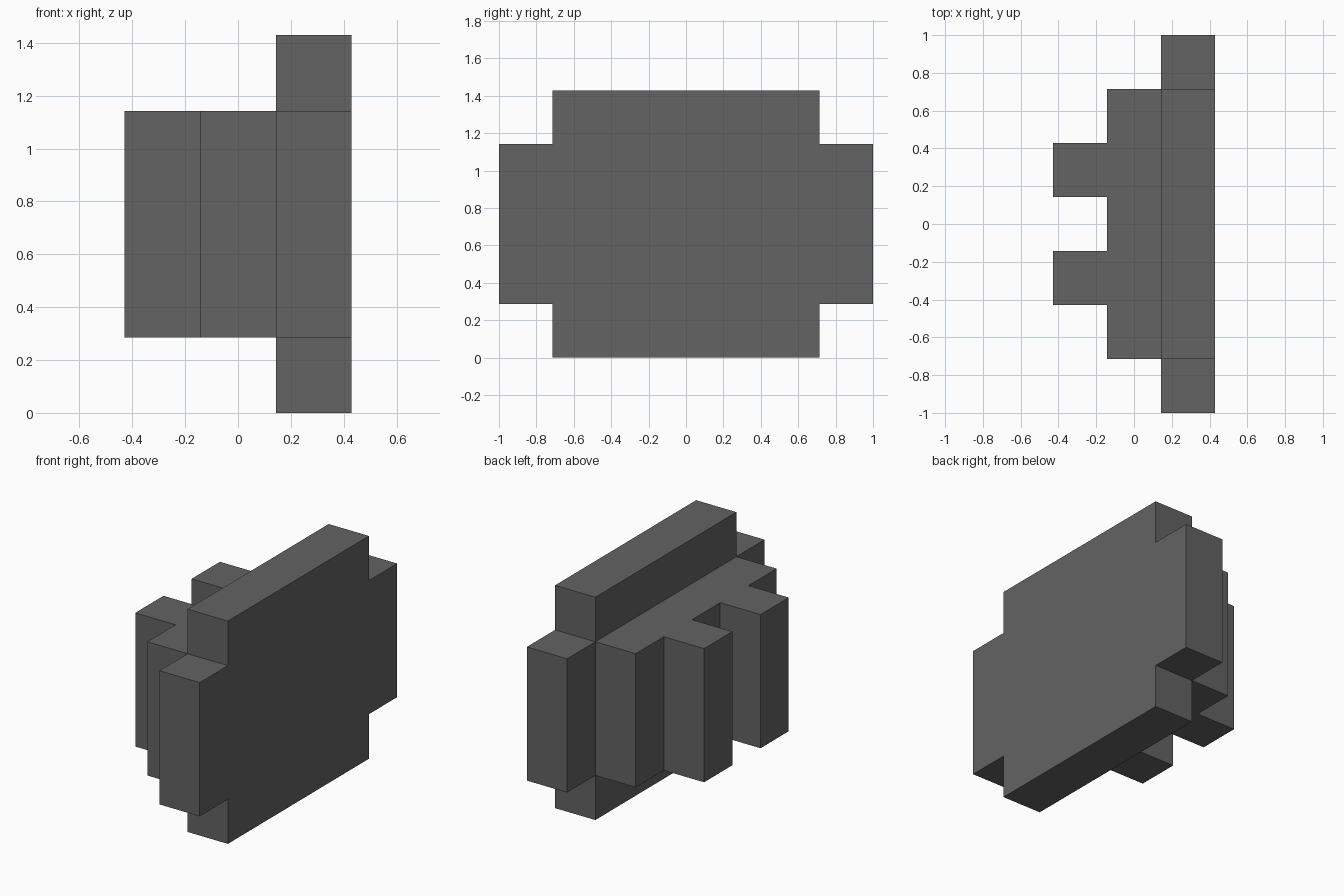
import bpy, bmesh
from mathutils import Vector

cube = bpy.data.objects.get("Cube")
if cube:
    bpy.data.objects.remove(cube, do_unlink=True)

U = 2 / 7          # block unit: the model is 3 x 7 x 5 units
MID_Z = 2.5 * U    # height of the centre

# Single dark grey material
grey = bpy.data.materials.new("dark_grey")
grey.use_nodes = True
colour = (0.125, 0.125, 0.125, 1)
grey.diffuse_color = colour
grey.node_tree.nodes["Principled BSDF"].inputs["Base Color"].default_value = colour


def extrude_profile(name, points, direction):
    """Extrude a closed outline (in block units) along a direction."""
    bm = bmesh.new()
    face = bm.faces.new([bm.verts.new(Vector(p) * U) for p in points])
    result = bmesh.ops.extrude_face_region(bm, geom=[face], use_keep_orig=True)
    moved = [g for g in result["geom"] if isinstance(g, bmesh.types.BMVert)]
    bmesh.ops.translate(bm, verts=moved, vec=Vector(direction) * U)
    bmesh.ops.recalc_face_normals(bm, faces=bm.faces)
    mesh = bpy.data.meshes.new(name)
    bm.to_mesh(mesh)
    bm.free()
    mesh.materials.append(grey)
    obj = bpy.data.objects.new(name, mesh)
    obj.location.z = MID_Z
    bpy.context.collection.objects.link(obj)
    return obj


# Upright slab with notched corners: one quarter outline, turned into four
corner = [(3.5, 1.5), (2.5, 1.5), (2.5, 2.5)]
outline = (corner
           + [(-y, z) for y, z in reversed(corner)]
           + [(-y, -z) for y, z in corner]
           + [(y, -z) for y, z in reversed(corner)])
extrude_profile("notched_slab", [(0.5, y, z) for y, z in outline], (1, 0, 0))

# Backing block with two prongs: half outline mirrored across y
half = [(0.5, 2.5), (-0.5, 2.5), (-0.5, 1.5), (-1.5, 1.5), (-1.5, 0.5), (-0.5, 0.5)]
outline = half + [(x, -y) for x, y in reversed(half)]
extrude_profile("pronged_block", [(x, y, -1.5) for x, y in outline], (0, 0, 3))
